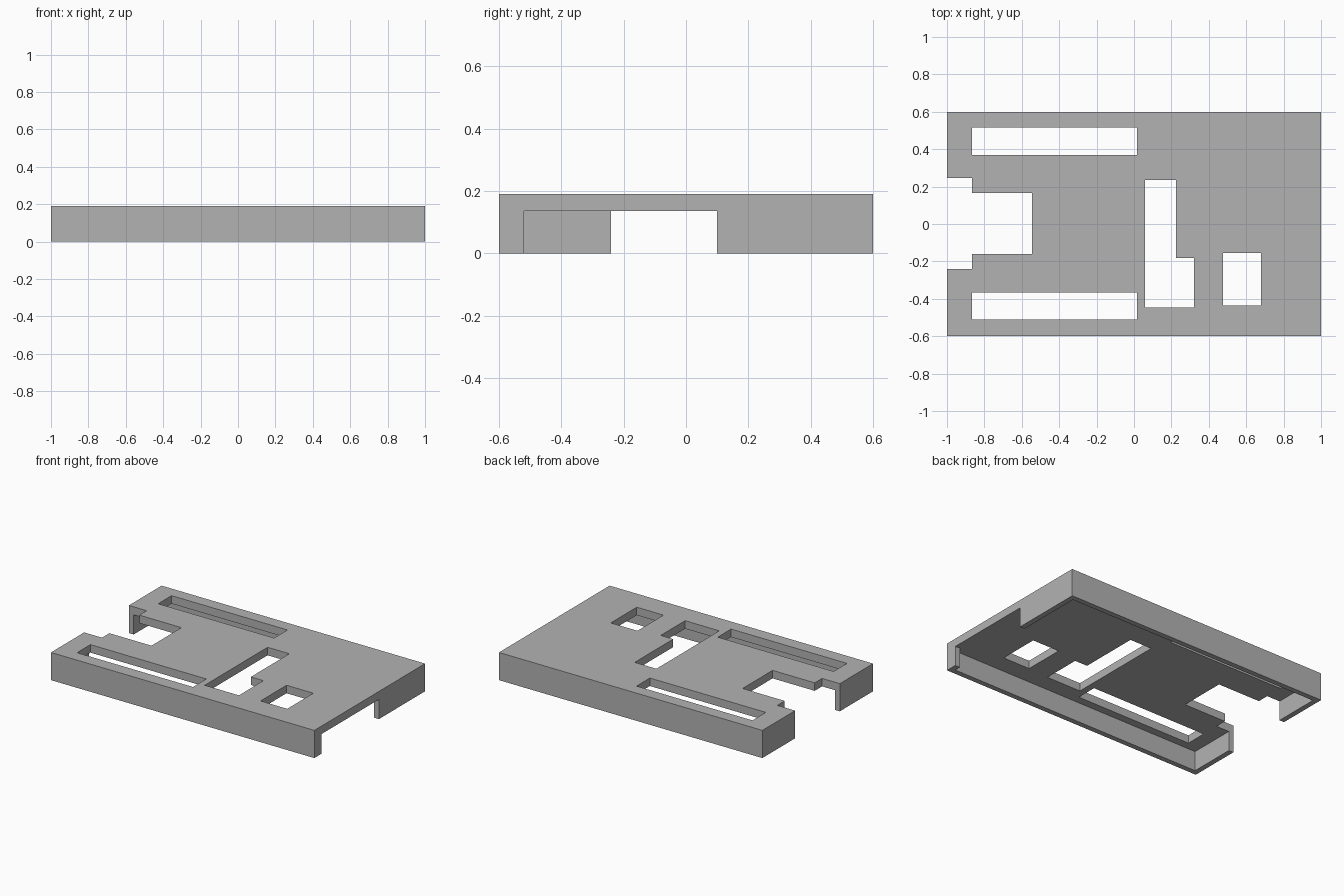
import bpy
import bmesh

cube = bpy.data.objects.get("Cube")
if cube:
    bpy.data.objects.remove(cube, do_unlink=True)

HEIGHT, CEILING, WALL = 0.19, 0.135, 0.036
HALF_X, HALF_Y = 1.0, 0.6

grey = bpy.data.materials.new("matte grey")
grey.use_nodes = True
colour = (0.45, 0.45, 0.45, 1)
grey.diffuse_color = colour
grey.node_tree.nodes["Principled BSDF"].inputs["Base Color"].default_value = colour


def prism(name, outline, z0, z1):
    """Extrude a flat outline between two heights."""
    bm = bmesh.new()
    base = bm.faces.new([bm.verts.new((x, y, z0)) for x, y in outline])
    top = bmesh.ops.extrude_face_region(bm, geom=[base])["geom"]
    moved = [v for v in top if isinstance(v, bmesh.types.BMVert)]
    bmesh.ops.translate(bm, vec=(0, 0, z1 - z0), verts=moved)
    bmesh.ops.recalc_face_normals(bm, faces=bm.faces)
    mesh = bpy.data.meshes.new(name)
    bm.to_mesh(mesh)
    bm.free()
    mesh.materials.append(grey)
    obj = bpy.data.objects.new(name, mesh)
    bpy.context.collection.objects.link(obj)
    return obj


def rect(x0, x1, y0, y1):
    return [(x0, y0), (x1, y0), (x1, y1), (x0, y1)]


def cut(target, name, outline, z0=-0.1, z1=0.3):
    """Subtract a prism from the target and discard the cutter."""
    cutter = prism(name, outline, z0, z1)
    cutter.hide_render = True
    mod = target.modifiers.new(name, "BOOLEAN")
    mod.operation = "DIFFERENCE"
    mod.solver = "EXACT"
    mod.object = cutter
    bpy.context.view_layer.objects.active = target
    bpy.ops.object.modifier_apply(modifier=mod.name)
    bpy.data.objects.remove(cutter, do_unlink=True)


cover = prism("cover_shell", rect(-HALF_X, HALF_X, -HALF_Y, HALF_Y), 0, HEIGHT)

# hollow underside, with a wide port through the +x end wall
ix, iy = HALF_X - WALL, HALF_Y - WALL
cavity = [(-ix, -iy), (ix, -iy), (ix, -0.52), (1.1, -0.52),
          (1.1, 0.1), (ix, 0.1), (ix, iy), (-ix, iy)]
cut(cover, "cavity", cavity, z1=CEILING)

# stepped notch open at the -x end
notch = [(-1.1, -0.24), (-0.865, -0.24), (-0.865, -0.16), (-0.545, -0.16),
         (-0.545, 0.165), (-0.865, 0.165), (-0.865, 0.245), (-1.1, 0.245)]
cut(cover, "end_notch", notch)

# long slots beside both long walls
for y0, y1 in ((0.37, 0.515), (-0.51, -0.365)):
    cut(cover, "side_slot", rect(-0.865, 0.015, y0, y1))

# L-shaped and rectangular windows
window = [(0.06, -0.447), (0.32, -0.447), (0.32, -0.182),
          (0.225, -0.182), (0.225, 0.235), (0.06, 0.235)]
cut(cover, "l_window", window)
cut(cover, "small_window", rect(0.477, 0.68, -0.437, -0.155))
